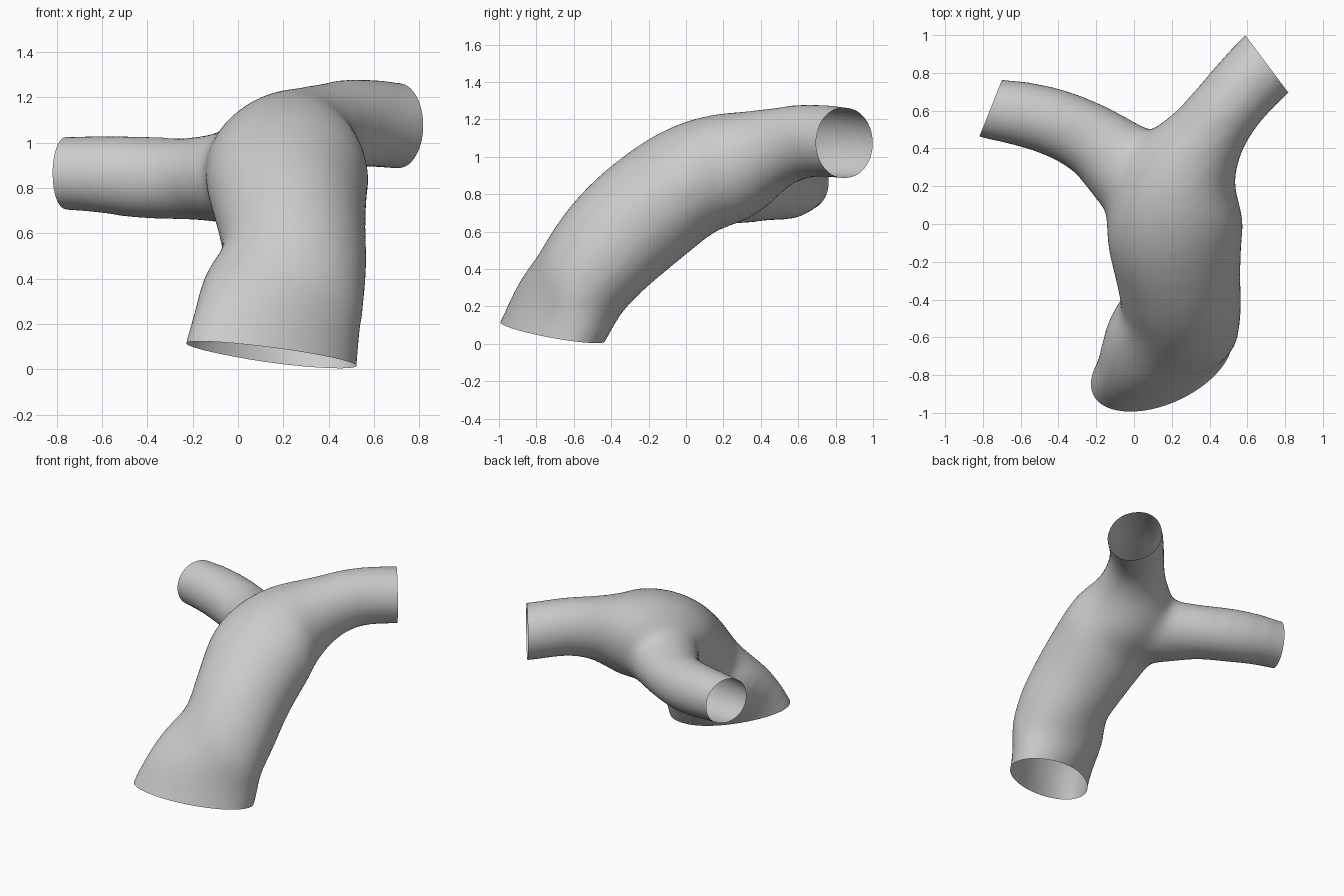
import bpy, bmesh, math
from mathutils import Vector

if "Cube" in bpy.data.objects:
    bpy.data.objects.remove(bpy.data.objects["Cube"], do_unlink=True)

grey = bpy.data.materials.new("plain grey")
grey.use_nodes = True
grey.diffuse_color = (0.6, 0.6, 0.6, 1)
grey.node_tree.nodes["Principled BSDF"].inputs["Base Color"].default_value = (0.6, 0.6, 0.6, 1)

SIDES = 48
STEPS = 5


def refine(stations):
    """Smooth curve through all stations, carrying the section sizes along."""
    rows = [Vector((*c, w, d, r)) for c, w, d, r in stations]
    rows = [rows[0] * 2 - rows[1]] + rows + [rows[-1] * 2 - rows[-2]]
    out = []
    for a, b, c, d in zip(rows, rows[1:], rows[2:], rows[3:]):
        for s in range(STEPS):
            t = s / STEPS
            out.append(b + (c - a) * (t / 2) + (a * 2 - b * 5 + c * 4 - d) * (t * t / 2)
                       + (b * 3 - a - c * 3 + d) * (t ** 3 / 2))
    return out + [rows[-2]]


def add_tube(bm, stations):
    """Closed tube through stations of (centre, half width, half depth, roll in degrees)."""
    rows = refine(stations)
    centres = [Vector(row[:3]) for row in rows]
    rings = []
    for i, row in enumerate(rows):
        wide, deep, r = row[3], row[4], math.radians(row[5])
        tangent = (centres[min(i + 1, len(rows) - 1)] - centres[max(i - 1, 0)]).normalized()
        # the first axis stays level before the roll is added
        side = Vector((tangent.y, -tangent.x, 0)).normalized()
        over = side.cross(tangent)
        u = side * math.cos(r) - over * math.sin(r)
        v = side * math.sin(r) + over * math.cos(r)
        ring = []
        for k in range(SIDES):
            a = math.tau * k / SIDES
            ring.append(bm.verts.new(centres[i] + u * wide * math.cos(a) + v * deep * math.sin(a)))
        rings.append(ring)
    for lower, upper in zip(rings, rings[1:]):
        for k in range(SIDES):
            n = (k + 1) % SIDES
            bm.faces.new((lower[k], lower[n], upper[n], upper[k]))
    bm.faces.new(rings[0][::-1])
    bm.faces.new(rings[-1])


# trunk running on into the left branch
trunk = [
    ((0.10, -0.86, -0.20), 0.41, 0.22, 44),
    ((0.15, -0.73, 0.05), 0.41, 0.22, 44),
    ((0.19, -0.60, 0.27), 0.375, 0.26, 38),
    ((0.25, -0.455, 0.47), 0.325, 0.29, 24),
    ((0.235, -0.265, 0.66), 0.335, 0.31, 12),
    ((0.215, 0.00, 0.86), 0.365, 0.305, 6),
    ((0.25, 0.24, 0.95), 0.315, 0.295, 0),
    ((0.38, 0.46, 1.04), 0.215, 0.225, 0),
    ((0.515, 0.645, 1.085), 0.19, 0.20, 0),
    ((0.70, 0.845, 1.075), 0.195, 0.195, 0),
    ((0.86, 0.97, 1.06), 0.195, 0.195, 0),
]
# right branch, flaring where it leaves the trunk
branch = [
    ((0.20, 0.10, 0.86), 0.24, 0.22, 0),
    ((0.00, 0.265, 0.85), 0.245, 0.21, 0),
    ((-0.20, 0.43, 0.84), 0.20, 0.185, 0),
    ((-0.40, 0.53, 0.845), 0.185, 0.185, 0),
    ((-0.60, 0.585, 0.86), 0.175, 0.175, 0),
    ((-0.76, 0.61, 0.865), 0.165, 0.165, 0),
    ((-0.95, 0.67, 0.865), 0.165, 0.165, 0),
]

mesh = bpy.data.meshes.new("forked_tube")
bm = bmesh.new()
add_tube(bm, trunk)
add_tube(bm, branch)
bmesh.ops.recalc_face_normals(bm, faces=bm.faces)
bm.to_mesh(mesh)
bm.free()
tube = bpy.data.objects.new("forked_tube", mesh)
bpy.context.collection.objects.link(tube)

# melt both tubes into one skin and soften the joint
remesh = tube.modifiers.new("merge", "REMESH")
remesh.mode = "VOXEL"
remesh.voxel_size = 0.025
smooth = tube.modifiers.new("soften", "SMOOTH")
smooth.factor = 0.5
smooth.iterations = 36
skin = bpy.data.meshes.new_from_object(tube.evaluated_get(bpy.context.evaluated_depsgraph_get()))
tube.modifiers.clear()
tube.data = skin
bpy.data.meshes.remove(mesh)

# cut the three ends open: (point on the cut, outward direction)
ends = [
    ((0.10, -1.00, 0.105), (-0.09, -0.133, -1)),
    ((0.705, 0.845, 1.08), (0.8, 0.6, 0.0)),
    ((-0.76, 0.61, 0.865), (-0.93, 0.37, 0.0)),
]
bm = bmesh.new()
bm.from_mesh(skin)
for point, outward in ends:
    bmesh.ops.bisect_plane(bm, geom=bm.verts[:] + bm.edges[:] + bm.faces[:],
                           plane_co=point, plane_no=outward, clear_outer=True)
bm.to_mesh(skin)
bm.free()

skin.materials.clear()
skin.materials.append(grey)
for face in skin.polygons:
    face.material_index = 0
    face.use_smooth = True
